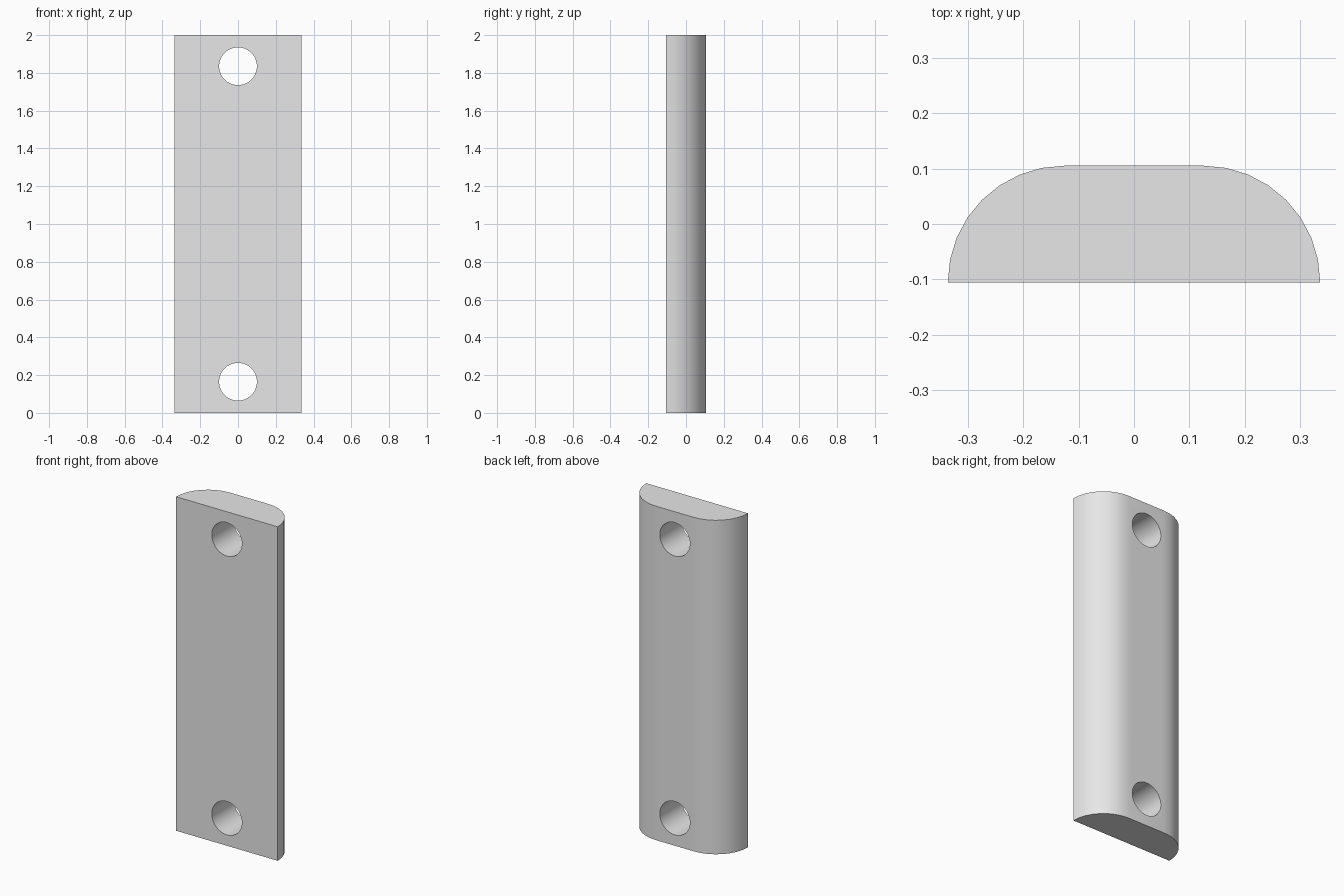
import bpy
import bmesh
from math import sin, cos, pi, radians

cube = bpy.data.objects.get("Cube")
if cube:
    bpy.data.objects.remove(cube, do_unlink=True)

HALF_W, HALF_D, HEIGHT = 0.337, 0.1055, 2.0
ROUND = 2 * HALF_D          # radius of the rounded back edges
ARC_STEPS = 8
HOLE_R, HOLE_INSET = 0.1, 0.165

# Single grey finish
grey = bpy.data.materials.new("light grey")
grey.use_nodes = True
grey.diffuse_color = (0.8, 0.8, 0.8, 1)
grey.node_tree.nodes["Principled BSDF"].inputs["Base Color"].default_value = grey.diffuse_color

# Bar: flat front, quarter-round back edges, extruded upwards
right_arc = []
for i in range(ARC_STEPS + 1):
    a = pi / 2 * i / ARC_STEPS
    right_arc.append((HALF_W - ROUND + ROUND * cos(a), -HALF_D + ROUND * sin(a)))
profile = right_arc + [(-x, y) for x, y in reversed(right_arc)]

bm = bmesh.new()
base = bm.faces.new([bm.verts.new((x, y, 0)) for x, y in profile])
ext = bmesh.ops.extrude_face_region(bm, geom=[base])
top_verts = [g for g in ext["geom"] if isinstance(g, bmesh.types.BMVert)]
bmesh.ops.translate(bm, verts=top_verts, vec=(0, 0, HEIGHT))
bmesh.ops.recalc_face_normals(bm, faces=bm.faces)
mesh = bpy.data.meshes.new("mounting_bar")
bm.to_mesh(mesh)
bm.free()
bar = bpy.data.objects.new("mounting_bar", mesh)
bpy.context.collection.objects.link(bar)
mesh.materials.append(grey)

# Through holes near each end
cutters = []
for name, z in (("lower", HOLE_INSET), ("upper", HEIGHT - HOLE_INSET)):
    bpy.ops.mesh.primitive_cylinder_add(
        vertices=48, radius=HOLE_R, depth=1, location=(0, 0, z), rotation=(pi / 2, 0, 0))
    cutter = bpy.context.object
    cutter.name = name + "_hole_cutter"
    cutter.hide_render = True
    cutter.data.materials.append(grey)
    cutters.append(cutter)
    mod = bar.modifiers.new(name + "_hole", "BOOLEAN")
    mod.operation = "DIFFERENCE"
    mod.solver = "EXACT"
    mod.object = cutter

# Apply the cuts, then smooth the curved surfaces
bpy.ops.object.select_all(action="DESELECT")
bar.select_set(True)
bpy.context.view_layer.objects.active = bar
for mod in list(bar.modifiers):
    bpy.ops.object.modifier_apply(modifier=mod.name)
for cutter in cutters:
    bpy.data.objects.remove(cutter, do_unlink=True)
bpy.ops.object.shade_smooth_by_angle(angle=radians(30))
